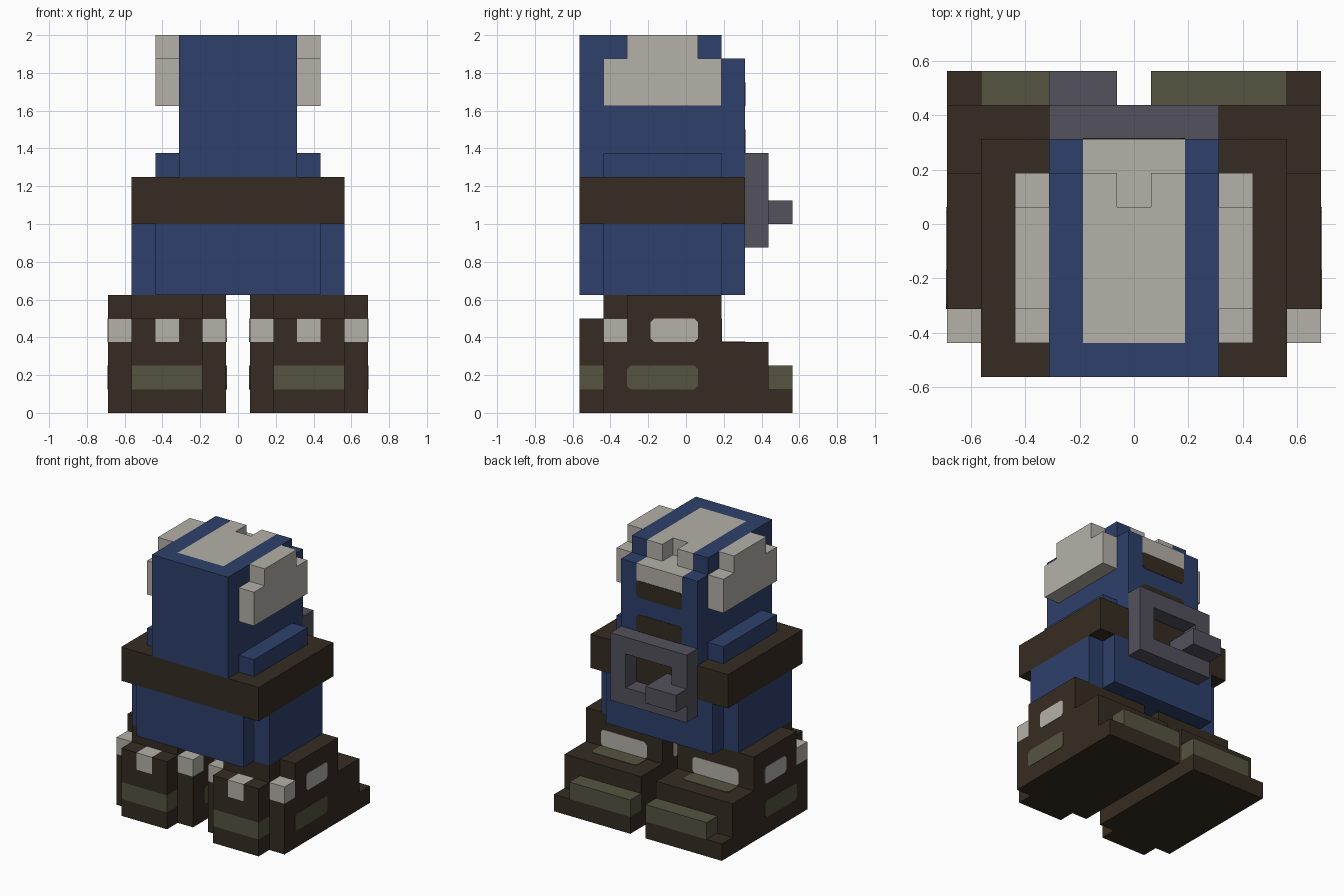
import bpy, bmesh
from mathutils import Vector

U = 0.0625  # half a block; all sizes below are in this unit

cube = bpy.data.objects.get("Cube")
if cube:
    bpy.data.objects.remove(cube, do_unlink=True)


def material(name, rgb):
    lin = [((c / 255 + 0.055) / 1.055) ** 2.4 for c in rgb] + [1.0]
    m = bpy.data.materials.new(name)
    m.diffuse_color = lin
    m.use_nodes = True
    bsdf = m.node_tree.nodes["Principled BSDF"]
    bsdf.inputs["Base Color"].default_value = lin
    bsdf.inputs["Roughness"].default_value = 0.9
    return m


BLUE = material("blue", (46, 65, 107))
BROWN = material("dark_brown", (54, 44, 34))
CREAM = material("cream", (181, 177, 169))
OLIVE = material("olive", (86, 84, 64))
GREY = material("slate_grey", (83, 81, 92))


def finish(name, bm, mat, mirror):
    bmesh.ops.recalc_face_normals(bm, faces=bm.faces)
    mesh = bpy.data.meshes.new(name)
    bm.to_mesh(mesh)
    bm.free()
    mesh.materials.append(mat)
    ob = bpy.data.objects.new(name, mesh)
    bpy.context.collection.objects.link(ob)
    if mirror:
        mod = ob.modifiers.new("Mirror", 'MIRROR')
        mod.use_mirror_merge = False


def blocks(name, mat, boxes, mirror=False):
    """Boxes given as x0, x1, y0, y1, z0, z1."""
    bm = bmesh.new()
    for x0, x1, y0, y1, z0, z1 in boxes:
        verts = bmesh.ops.create_cube(bm, size=U)["verts"]
        bmesh.ops.scale(bm, vec=(x1 - x0, y1 - y0, z1 - z0), verts=verts)
        centre = Vector((x0 + x1, y0 + y1, z0 + z1)) * U / 2
        bmesh.ops.translate(bm, vec=centre, verts=verts)
    finish(name, bm, mat, mirror)


def panel(name, mat, axis, pos, side, a, b, mirror=False):
    """Thin plate with clipped corners on a face across the given axis."""
    c = 0.3
    (a0, a1), (b0, b1) = a, b
    outline = [(a0 + c, b0), (a1 - c, b0), (a1, b0 + c), (a1, b1 - c),
               (a1 - c, b1), (a0 + c, b1), (a0, b1 - c), (a0, b0 + c)]
    bm = bmesh.new()
    verts = []
    for p, q in outline:
        co = [p * U, q * U]
        co.insert(axis, pos * U)
        verts.append(bm.verts.new(co))
    face = bm.faces.new(verts)
    geom = bmesh.ops.extrude_face_region(bm, geom=[face])["geom"]
    offset = [0, 0, 0]
    offset[axis] = side * 0.003
    bmesh.ops.translate(bm, vec=offset,
                        verts=[g for g in geom if isinstance(g, bmesh.types.BMVert)])
    finish(name, bm, mat, mirror)


# Feet and legs
blocks("leg", BROWN, [
    (1, 11, -7, 9, 0, 2), (1, 11, -7, 7, 2, 6),
    (3, 9, -7, -5, 6, 10), (1, 11, -5, 3, 6, 10)], True)
blocks("toe", BROWN, [
    (3, 9, -9, -7, 0, 2), (3, 9, -9, -7, 4, 6),
    (3, 5, -9, -7, 6, 8), (7, 9, -9, -7, 6, 8)], True)
blocks("toe_stripe", OLIVE, [(3, 9, -9, -7, 2, 4)], True)
blocks("claws", CREAM, [
    (5, 7, -9, -7, 6, 8), (1, 3, -7, -5, 6, 8), (9, 11, -7, -5, 6, 8)], True)
blocks("heel_stripe", OLIVE, [(1, 9, 7, 9, 2, 4)], True)

# Painted patches on both flanks and the back of each leg
for label, x, side in (("outer", 11, 1), ("inner", 1, -1)):
    panel(label + "_leg_olive_patch", OLIVE, 0, x, side, (-5, 1), (2, 4), True)
    panel(label + "_leg_cream_patch", CREAM, 0, x, side, (-3, 1), (6, 8), True)
panel("leg_back_patch", CREAM, 1, 3, 1, (3, 9), (6, 8), True)
panel("heel_top_patch", OLIVE, 2, 6, 1, (3, 9), (3, 5), True)

# Lower body with notched corners, and the belt
blocks("lower_body", BLUE, [
    (-7, 7, -9, 5, 10, 16), (-9, -7, -7, 3, 10, 16), (7, 9, -7, 3, 10, 16)])
blocks("belt", BROWN, [(-9, 9, -9, 5, 16, 20)])

# Belt buckle on the back
blocks("buckle_frame", GREY, [
    (-5, 5, 5, 7, 14, 16), (-5, 5, 5, 7, 20, 22),
    (-5, -3, 5, 7, 16, 20), (3, 5, 5, 7, 16, 20)])
blocks("buckle_prong", GREY, [(-5, -1, 7, 9, 16, 18), (-3, -1, 5, 7, 16, 18)])

# Upper body
blocks("upper_body", BLUE, [
    (-5, 5, -9, 5, 20, 28), (-5, 5, -9, -7, 28, 32),
    (-5, -3, -7, 3, 28, 32), (3, 5, -7, 3, 28, 32),
    (-5, -3, 3, 5, 28, 30), (3, 5, 3, 5, 28, 30)])
blocks("crown", CREAM, [
    (-3, 3, -7, 1, 28, 32), (-3, -1, 1, 3, 28, 32), (1, 3, 1, 3, 28, 32),
    (-1, 1, 1, 3, 28, 30), (-3, 3, 3, 5, 28, 30)])
for label, z in (("upper", 26), ("lower", 22)):
    panel(label + "_back_band", BROWN, 1, 5, 1, (-3, 3), (z, z + 2))

# Side pieces
blocks("hip_ledge", BLUE, [(5, 7, -7, 3, 20, 22)], True)
blocks("side_plate", CREAM, [(5, 7, -7, 3, 26, 30), (5, 7, -5, 1, 30, 32)], True)
